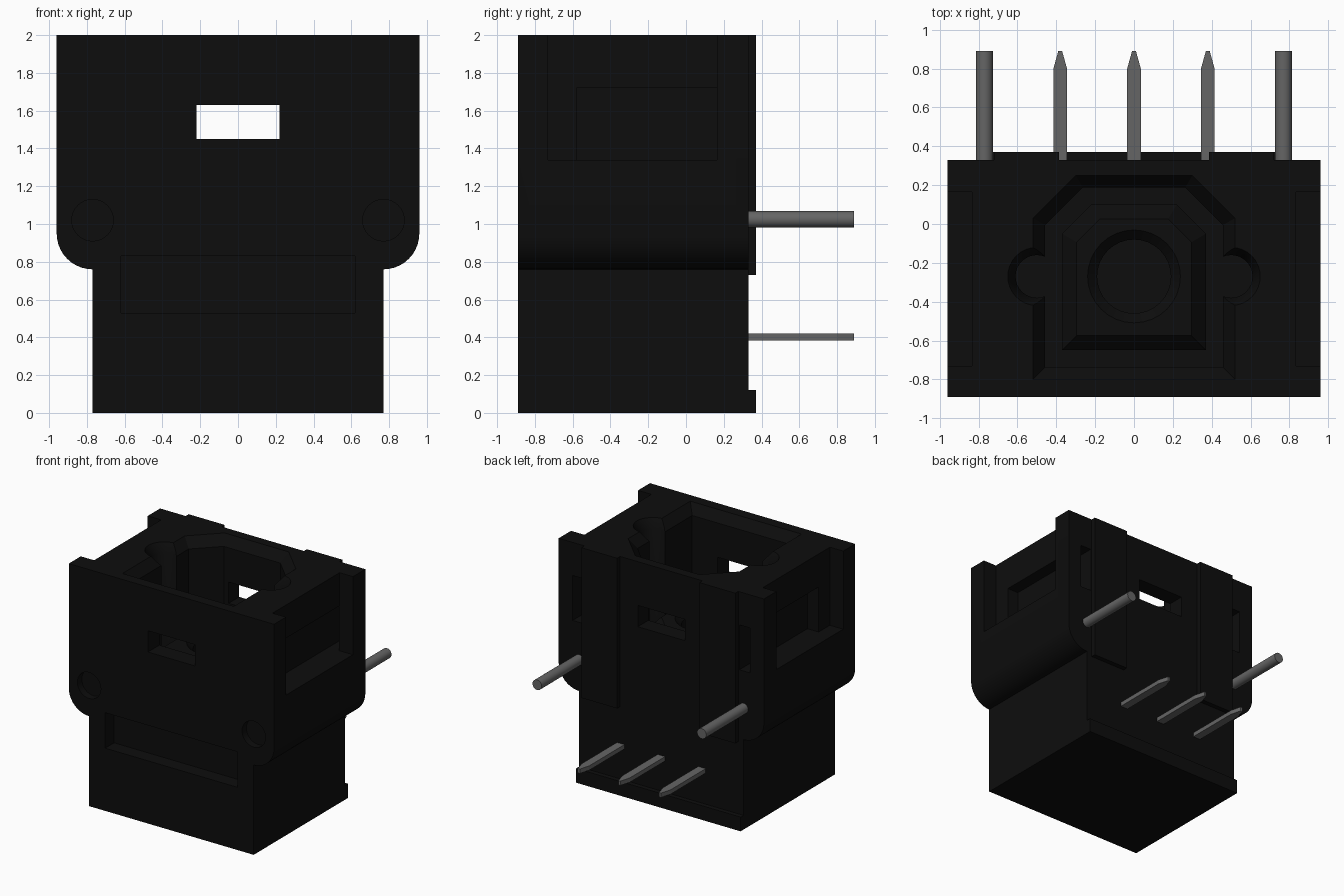
import bpy, bmesh, math

cube = bpy.data.objects.get("Cube")
if cube:
    bpy.data.objects.remove(cube, do_unlink=True)


def material(name, value, rough):
    m = bpy.data.materials.new(name)
    m.use_nodes = True
    col = (value, value, value, 1)
    m.diffuse_color = col
    bsdf = m.node_tree.nodes["Principled BSDF"]
    bsdf.inputs["Base Color"].default_value = col
    bsdf.inputs["Roughness"].default_value = rough
    return m


BLACK = material("black_plastic", 0.004, 0.6)
GREY = material("grey_metal", 0.13, 0.5)


def loft(name, rings, mat):
    """Closed solid through rings of equal length."""
    bm = bmesh.new()
    vs = [[bm.verts.new(p) for p in r] for r in rings]
    n = len(rings[0])
    for a, b in zip(vs, vs[1:]):
        for i in range(n):
            j = (i + 1) % n
            bm.faces.new((a[i], a[j], b[j], b[i]))
    bm.faces.new(vs[0][::-1])
    bm.faces.new(vs[-1])
    bmesh.ops.recalc_face_normals(bm, faces=bm.faces)
    me = bpy.data.meshes.new(name)
    bm.to_mesh(me)
    bm.free()
    me.materials.append(mat)
    ob = bpy.data.objects.new(name, me)
    bpy.context.collection.objects.link(ob)
    return ob


def box(name, x0, x1, y0, y1, z0, z1, mat=BLACK):
    ring = [(x0, y0), (x1, y0), (x1, y1), (x0, y1)]
    return loft(name, [[(x, y, z) for x, y in ring] for z in (z0, z1)], mat)


def circle(cx, cy, r, n=32):
    return [(cx + r * math.cos(2 * math.pi * i / n),
             cy + r * math.sin(2 * math.pi * i / n)) for i in range(n)]


def along_y(name, pts, y0, y1, mat=BLACK):
    return loft(name, [[(x, y, z) for x, z in pts] for y in (y0, y1)], mat)


def scaled(pts, s, z, cy=-0.27):
    return [(x * s, cy + (y - cy) * s, z) for x, y in pts]


def cut(target, cutter):
    mod = target.modifiers.new("cut", "BOOLEAN")
    mod.operation = "DIFFERENCE"
    mod.solver = "EXACT"
    mod.object = cutter
    bpy.context.view_layer.objects.active = target
    bpy.ops.object.modifier_apply(modifier=mod.name)
    bpy.data.objects.remove(cutter, do_unlink=True)


def smooth(ob):
    bpy.ops.object.select_all(action="DESELECT")
    ob.select_set(True)
    bpy.context.view_layer.objects.active = ob
    bpy.ops.object.shade_smooth_by_angle(angle=math.radians(30))


# Housing: wide head with rounded lower corners over a narrower base
half = [(0.77, 0), (0.77, 0.76)]
half += [(0.77 + 0.19 * math.sin(a), 0.95 - 0.19 * math.cos(a))
         for a in [math.pi / 2 * i / 10 for i in range(1, 11)]]
half += [(0.96, 2)]
housing = along_y("housing", half + [(-x, z) for x, z in reversed(half)], -0.89, 0.33)

# Keyed socket cavity with chamfered mouth
key = [(-0.3, 0.25), (0.3, 0.25), (0.52, 0.03), (0.52, -0.8), (-0.52, -0.8), (-0.52, 0.03)]
cut(housing, loft("cavity", [scaled(key, 0.88, 0.6), scaled(key, 0.88, 1.92),
                             scaled(key, 1.0, 2.0), scaled(key, 1.0, 2.1)], BLACK))
for s in (-1, 1):
    ear = [circle(s * 0.5, -0.27, r) for r in (0.11, 0.11, 0.15, 0.15)]
    cut(housing, loft("ear", [[(x, y, z) for x, y in r]
                              for r, z in zip(ear, (0.6, 1.92, 2.0, 2.1))], BLACK))

# Latch window through front and back, front recess
cut(housing, box("window", -0.22, 0.22, -1, 1, 1.45, 1.63))
cut(housing, box("front_recess", -0.62, 0.62, -1, -0.77, 0.53, 0.83))

# Side notches, deeper side pockets, rear slots and front dimples
for s in (-1, 1):
    def side(name, xa, xb, *rest):
        return box(name, min(s * xa, s * xb), max(s * xa, s * xb), *rest)
    cut(housing, side("side_notch", 0.835, 1.1, -0.73, 0.165, 1.34, 2.1))
    cut(housing, side("side_pocket", 0.73, 1.1, -0.58, 0.165, 1.34, 1.72))
    cut(housing, side("rear_slot", 0.73, 0.83, 0.1, 1, 1.34, 1.72))
    cut(housing, along_y("dimple", circle(s * 0.77, 1.02, 0.11), -1, -0.83))
smooth(housing)

# Island inside the cavity with a round bore
core = [(-0.22, 0.1), (0.22, 0.1), (0.37, -0.05), (0.37, -0.65), (-0.37, -0.65), (-0.37, -0.05)]
island = loft("socket_island", [scaled(core, 1.0, 0.59), scaled(core, 1.0, 1.27),
                                scaled(core, 0.8, 1.35)], BLACK)
bore = [(0.19, 0.8), (0.19, 1.3), (0.24, 1.351), (0.24, 1.5)]
cut(island, loft("bore", [[(x, y, z) for x, y in circle(0, -0.27, r)] for r, z in bore], BLACK))
smooth(island)

# Rear ribs and foot strip
for side_name, s in (("left", 1), ("right", -1)):
    xs = sorted((s * 0.385, s * 0.72))
    box(side_name + "_rear_rib", xs[0], xs[1], 0.32, 0.37, 0.73, 2.0)
box("rear_foot_strip", -0.77, 0.77, 0.32, 0.37, 0, 0.12)

# Round mounting pegs
for side_name, s in (("left", 1), ("right", -1)):
    smooth(along_y(side_name + "_mounting_peg", circle(s * 0.77, 1.025, 0.043, 24),
                   0.3, 0.89, GREY))

# Flat contact pins with tapered tips
for i, x in enumerate((-0.38, 0, 0.38)):
    outline = [(-0.035, 0.3), (0.035, 0.3), (0.035, 0.8), (0.01, 0.89),
               (-0.01, 0.89), (-0.035, 0.8)]
    loft("contact_pin_%d" % (i + 1),
         [[(x + px, py, z) for px, py in outline] for z in (0.383, 0.42)], GREY)
